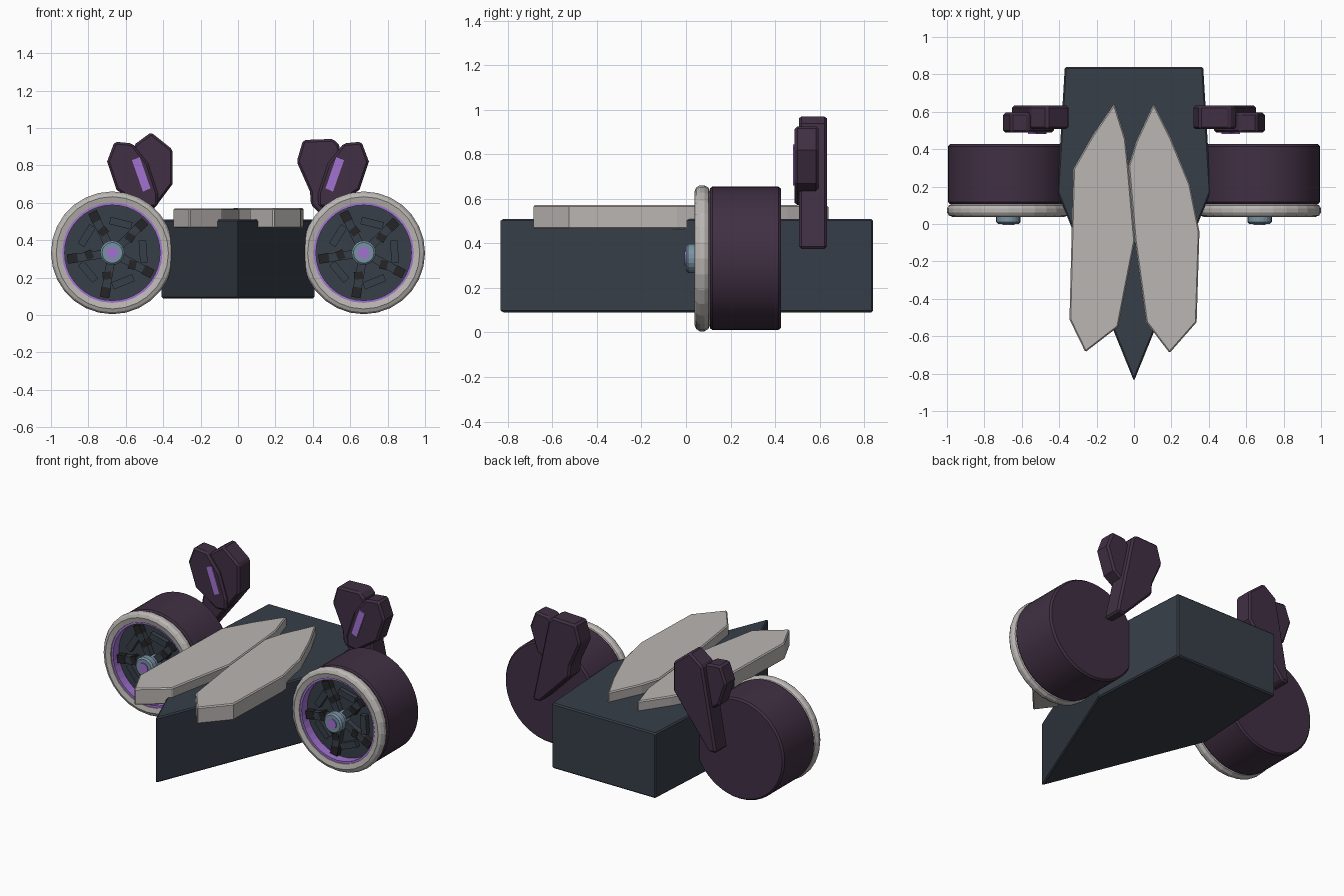
import bpy, bmesh, math
from mathutils import Vector, Matrix

if "Cube" in bpy.data.objects:
    bpy.data.objects.remove(bpy.data.objects["Cube"])


def material(name, rgb):
    m = bpy.data.materials.new(name)
    m.diffuse_color = (*rgb, 1)
    m.use_nodes = True
    m.node_tree.nodes["Principled BSDF"].inputs["Base Color"].default_value = m.diffuse_color
    return m


SLATE = material("slate", (0.038, 0.049, 0.066))
PLUM = material("dark plum", (0.052, 0.029, 0.056))
GREY = material("warm grey", (0.49, 0.465, 0.45))
VIOLET = material("violet", (0.36, 0.17, 0.64))
STEEL = material("steel blue", (0.19, 0.29, 0.37))
BLACK = material("charcoal", (0.018, 0.018, 0.02))


def finish(name, bm, mat, bevel=0.0, smooth=False):
    bmesh.ops.remove_doubles(bm, verts=bm.verts, dist=1e-5)
    bmesh.ops.recalc_face_normals(bm, faces=bm.faces)
    me = bpy.data.meshes.new(name)
    bm.to_mesh(me)
    bm.free()
    me.materials.append(mat)
    ob = bpy.data.objects.new(name, me)
    bpy.context.collection.objects.link(ob)
    if bevel:
        mod = ob.modifiers.new("Bevel", 'BEVEL')
        mod.width = bevel
        mod.segments = 1
        mod.limit_method = 'ANGLE'
        mod.angle_limit = math.radians(40)
    if smooth:
        bpy.ops.object.select_all(action='DESELECT')
        ob.select_set(True)
        bpy.context.view_layer.objects.active = ob
        bpy.ops.object.shade_smooth_by_angle(angle=math.radians(35))
    return ob


def prism(name, outline, lo, hi, mat, axis='Z', bevel=0.0):
    """Extrude a 2D outline along z (outline in x, y) or along y (outline in x, z)."""
    bm = bmesh.new()
    at = (lambda p, t: (p[0], p[1], t)) if axis == 'Z' else (lambda p, t: (p[0], t, p[1]))
    a = [bm.verts.new(at(p, lo)) for p in outline]
    b = [bm.verts.new(at(p, hi)) for p in outline]
    n = len(outline)
    bm.faces.new(a)
    bm.faces.new(b[::-1])
    for i in range(n):
        j = (i + 1) % n
        bm.faces.new((a[i], a[j], b[j], b[i]))
    return finish(name, bm, mat, bevel)


def lathe(name, profile, centre, mat, steps=32, closed=False, smooth=False):
    """Spin a (radius, y) profile about a y-parallel axis through centre (x, z)."""
    bm = bmesh.new()
    pts = profile + profile[:1] if closed else profile
    vs = [bm.verts.new((r, y, 0)) for r, y in pts]
    es = [bm.edges.new(e) for e in zip(vs, vs[1:])]
    bmesh.ops.spin(bm, geom=vs + es, cent=(0, 0, 0), axis=(0, 1, 0),
                   angle=2 * math.pi, steps=steps)
    bmesh.ops.remove_doubles(bm, verts=bm.verts, dist=1e-5)
    bmesh.ops.translate(bm, verts=bm.verts, vec=(centre[0], 0, centre[1]))
    return finish(name, bm, mat, smooth=smooth)


def bar(name, centre, angle, start, size, mat):
    """Box in the wheel plane: start = polar (radius, degrees), size = (length, depth, width)."""
    bm = bmesh.new()
    bmesh.ops.create_cube(bm, size=1)
    r, t = start[0], math.radians(start[1])
    pos = Vector((centre[0] + r * math.cos(t), 0.1, centre[1] + r * math.sin(t)))
    bm.transform(Matrix.Translation(pos) @ Matrix.Rotation(-math.radians(angle), 4, 'Y')
                 @ Matrix.Diagonal((*size, 1)))
    return finish(name, bm, mat)


# Wedge-nosed hull
prism("hull", [(-0.37, 0.84), (-0.41, 0.17), (0, -0.84), (0.41, 0.17), (0.37, 0.84)],
      0.09, 0.51, SLATE, bevel=0.008)

# Pair of pointed deck plates
prism("deck_plate_right", [(0.105, 0.645), (0.20, 0.455), (0.30, 0.21), (0.35, -0.04),
                           (0.335, -0.525), (0.19, -0.69), (0.065, -0.525), (0.005, -0.09),
                           (-0.03, 0.31), (0.01, 0.44)], 0.465, 0.572, GREY, bevel=0.007)
prism("deck_plate_left", [(-0.105, 0.645), (-0.225, 0.47), (-0.325, 0.295), (-0.345, -0.51),
                          (-0.26, -0.685), (-0.085, -0.55), (0.005, -0.09), (-0.03, 0.31),
                          (-0.045, 0.455)], 0.465, 0.571, GREY, bevel=0.007)

for side, s in (("left", -1), ("right", 1)):
    c = (s * 0.672, 0.333)

    # Wheel drum, rim and hub
    lathe("drum_" + side, [(0, 0.13), (0.30, 0.13), (0.30, 0.108), (0.314, 0.108), (0.322, 0.118),
                           (0.322, 0.415), (0.312, 0.427), (0, 0.427)], c, PLUM, 48, smooth=True)
    lathe("rim_" + side, [(0.268, 0.045), (0.30, 0.038), (0.318, 0.046), (0.328, 0.062),
                          (0.328, 0.082), (0.318, 0.100), (0.30, 0.108), (0.268, 0.108)],
          c, GREY, 28, closed=True)
    lathe("rim_liner_" + side, [(0.255, 0.052), (0.27, 0.052), (0.27, 0.12), (0.255, 0.12)],
          c, VIOLET, 40, closed=True)
    lathe("wheel_disc_" + side, [(0, 0.11), (0.26, 0.11), (0.26, 0.14), (0, 0.14)], c, SLATE, 40)
    lathe("hub_" + side, [(0, 0), (0.055, 0), (0.065, 0.01), (0.065, 0.045), (0.05, 0.055),
                          (0.05, 0.12), (0, 0.12)], c, STEEL, 20)
    lathe("hub_cap_" + side, [(0, -0.006), (0.032, -0.006), (0.032, 0.004), (0, 0.004)],
          c, VIOLET, 12)

    # Five spokes with dark tips, and slanted braces between them
    for k in range(5):
        a = 260 + 72 * k
        bar("spoke", c, a, (0.115, a), (0.15, 0.05, 0.045), SLATE)
        bar("spoke_tip", c, a, (0.215, a), (0.055, 0.054, 0.05), BLACK)
        bar("brace", c, a + 50, (0.165, a - 42), (0.12, 0.04, 0.04), SLATE)
        bar("brace_tip", c, a + 15, (0.125, a - 3), (0.04, 0.056, 0.047), BLACK)

    # Twin-bladed fin standing behind the wheel
    if s < 0:
        rear = [(0.556, 0.91), (0.465, 0.977), (0.35, 0.885), (0.35, 0.70),
                (0.425, 0.60), (0.60, 0.375), (0.655, 0.375)]
    else:
        rear = [(0.54, 0.91), (0.51, 0.942), (0.348, 0.936), (0.314, 0.82),
                (0.385, 0.66), (0.39, 0.59), (0.60, 0.375), (0.655, 0.375)]
    front = [(0.70, 0.82), (0.66, 0.927), (0.565, 0.918), (0.48, 0.81),
             (0.428, 0.65), (0.43, 0.58), (0.50, 0.57), (0.65, 0.67)]
    stripe = [(0.567, 0.828), (0.525, 0.844), (0.468, 0.678), (0.508, 0.66)]
    prism("fin_rear_" + side, [(s * x, z) for x, z in rear], 0.507, 0.633, PLUM, 'Y', 0.012)
    prism("fin_front_" + side, [(s * x, z) for x, z in front], 0.488, 0.595, PLUM, 'Y', 0.012)
    prism("fin_stripe_" + side, [(s * x, z) for x, z in stripe], 0.481, 0.490, VIOLET, 'Y')
